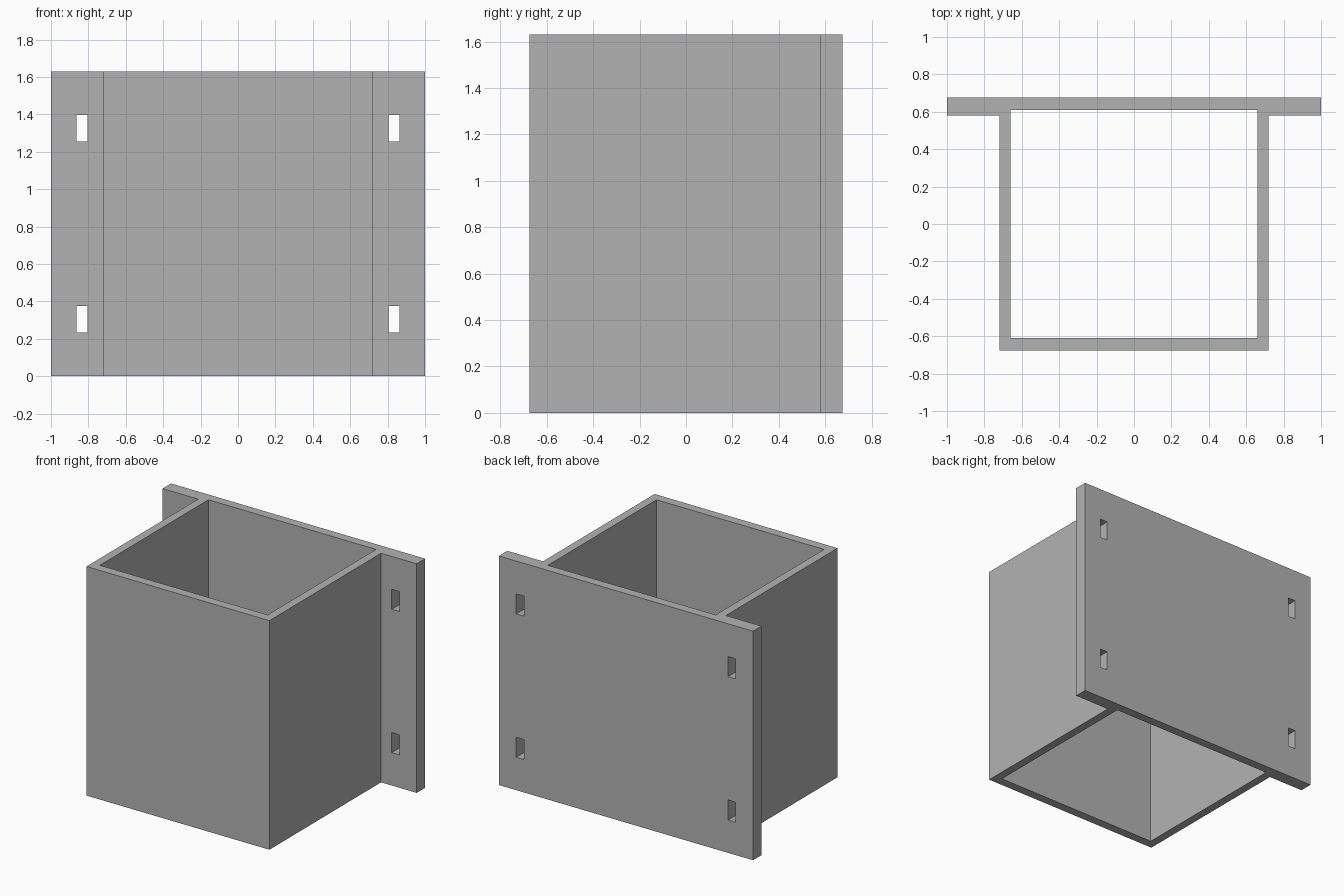
import bpy
import bmesh

if "Cube" in bpy.data.objects:
    bpy.data.objects.remove(bpy.data.objects["Cube"], do_unlink=True)

HEIGHT = 1.63
SLEEVE_X, CAVITY_X = 0.72, 0.66
FRONT, BACK, FLANGE_Y, CAVITY_Y = -0.675, 0.675, 0.58, 0.61

grey = bpy.data.materials.new("plain grey")
grey.use_nodes = True
colour = (0.45, 0.45, 0.45, 1)
grey.diffuse_color = colour
grey.node_tree.nodes["Principled BSDF"].inputs["Base Color"].default_value = colour


def extrude_outline(bm, points, z0, z1):
    """Closed prism from an outline of (x, y) points."""
    face = bm.faces.new([bm.verts.new((x, y, z0)) for x, y in points])
    top = bmesh.ops.extrude_face_region(bm, geom=[face])["geom"]
    verts = [v for v in top if isinstance(v, bmesh.types.BMVert)]
    bmesh.ops.translate(bm, verts=verts, vec=(0, 0, z1 - z0))


def add_box(bm, x0, x1, y0, y1, z0, z1):
    extrude_outline(bm, [(x0, y0), (x1, y0), (x1, y1), (x0, y1)], z0, z1)


def make_object(name, bm):
    bmesh.ops.recalc_face_normals(bm, faces=bm.faces)
    mesh = bpy.data.meshes.new(name)
    bm.to_mesh(mesh)
    bm.free()
    mesh.materials.append(grey)
    obj = bpy.data.objects.new(name, mesh)
    bpy.context.collection.objects.link(obj)
    return obj


# Square sleeve and its wide back plate as one solid
half = [(SLEEVE_X, FRONT), (SLEEVE_X, FLANGE_Y), (1, FLANGE_Y), (1, BACK)]
bm = bmesh.new()
extrude_outline(bm, half + [(-x, y) for x, y in reversed(half)], 0, HEIGHT)
bracket = make_object("sleeve_bracket", bm)

# Cutter: the open cavity and four mounting slots
bm = bmesh.new()
add_box(bm, -CAVITY_X, CAVITY_X, -CAVITY_Y, CAVITY_Y, -0.1, HEIGHT + 0.1)
for x in (-0.834, 0.834):
    for z in (0.305, HEIGHT - 0.305):
        add_box(bm, x - 0.03, x + 0.03, 0.5, 0.8, z - 0.071, z + 0.071)
cutter = make_object("opening_cutter", bm)
cutter.hide_render = True

cut = bracket.modifiers.new("openings", "BOOLEAN")
cut.operation = "DIFFERENCE"
cut.solver = "EXACT"
cut.object = cutter

# Apply the cut and discard the cutter
bpy.context.view_layer.update()
evaluated = bracket.evaluated_get(bpy.context.evaluated_depsgraph_get())
result = bpy.data.meshes.new_from_object(evaluated)
bracket.modifiers.clear()
bracket.data = result
bpy.data.objects.remove(cutter, do_unlink=True)
